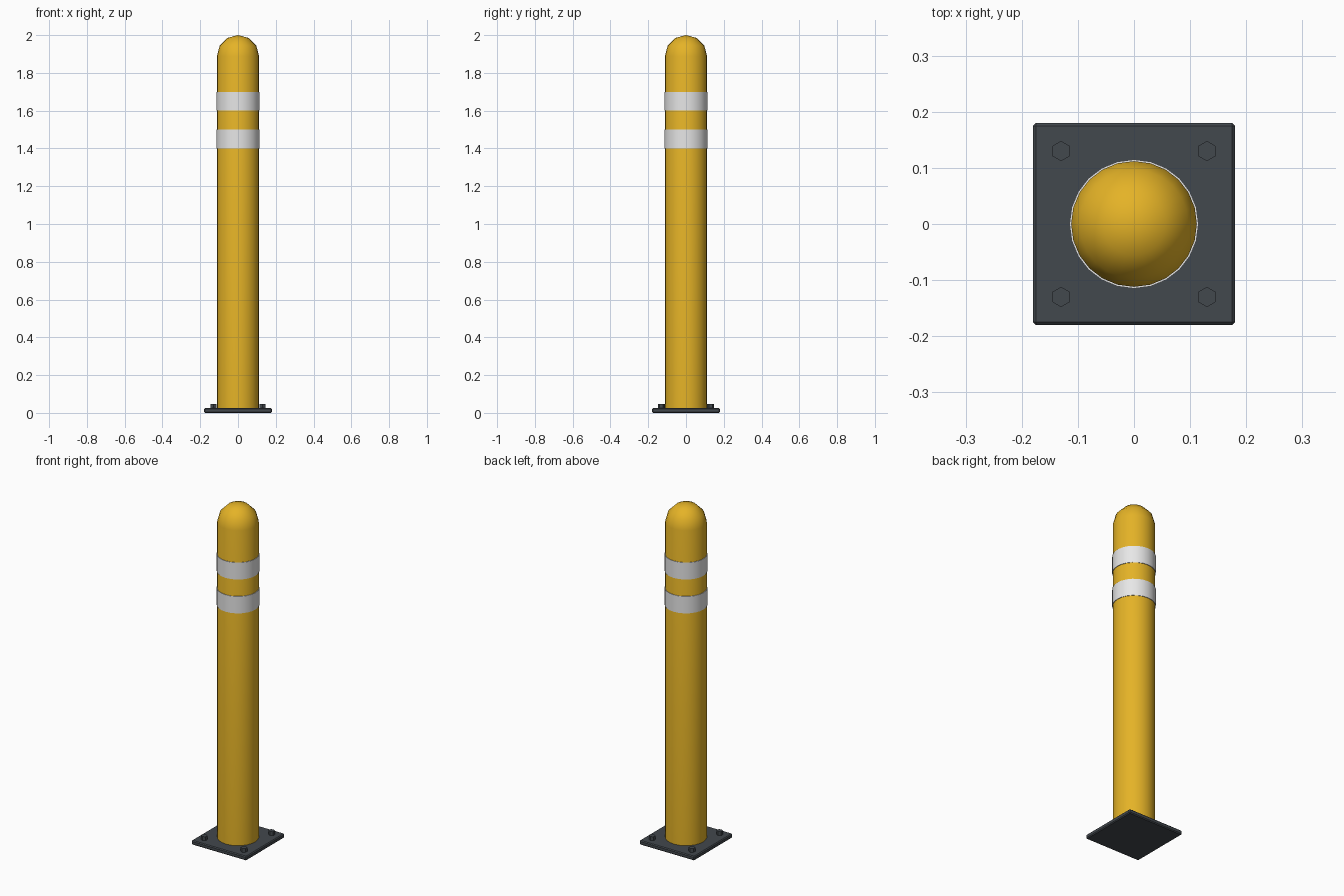
import bpy, bmesh, math

if "Cube" in bpy.data.objects:
    bpy.data.objects.remove(bpy.data.objects["Cube"])

SIDES = 24


def material(name, rgb):
    m = bpy.data.materials.new(name)
    m.diffuse_color = (*rgb, 1)
    m.use_nodes = True
    m.node_tree.nodes["Principled BSDF"].inputs["Base Color"].default_value = m.diffuse_color
    return m


yellow = material("safety_yellow", (0.78, 0.45, 0.02))
white = material("reflective_white", (0.80, 0.80, 0.80))
dark = material("dark_steel", (0.055, 0.065, 0.075))


def finish(name, bm, mat, smooth=True):
    bmesh.ops.remove_doubles(bm, verts=bm.verts, dist=1e-5)
    bmesh.ops.recalc_face_normals(bm, faces=bm.faces)
    mesh = bpy.data.meshes.new(name)
    bm.to_mesh(mesh)
    bm.free()
    mesh.materials.append(mat)
    ob = bpy.data.objects.new(name, mesh)
    bpy.context.collection.objects.link(ob)
    if smooth:
        bpy.ops.object.select_all(action='DESELECT')
        ob.select_set(True)
        bpy.context.view_layer.objects.active = ob
        bpy.ops.object.shade_smooth_by_angle(angle=math.radians(40))
    return ob


def lathe(name, profile, mat):
    """Spin an (r, z) profile around the z axis."""
    bm = bmesh.new()
    vs = [bm.verts.new((r, 0, z)) for r, z in profile]
    edges = [bm.edges.new(p) for p in zip(vs, vs[1:])]
    bmesh.ops.spin(bm, geom=vs + edges, cent=(0, 0, 0), axis=(0, 0, 1),
                   angle=2 * math.pi, steps=SIDES)
    return finish(name, bm, mat)


# Base plate with small chamfers
bm = bmesh.new()
bmesh.ops.create_cube(bm, size=1)
for v in bm.verts:
    v.co = (v.co.x * 0.36, v.co.y * 0.36, (v.co.z + 0.5) * 0.025)
bmesh.ops.bevel(bm, geom=bm.edges[:], offset=0.005, segments=1, affect='EDGES')
finish("base_plate", bm, dark, smooth=False)

# Post with domed top
R = 0.112
dome = [(R * math.cos(math.radians(a)), 2 - R + R * math.sin(math.radians(a)))
        for a in (0, 30, 60)]
lathe("post", [(0, 0.02), (R, 0.02)] + dome + [(0, 2)], yellow)

# Reflective bands
for name, z in (("lower_band", 1.40), ("upper_band", 1.60)):
    lathe(name, [(R - 0.004, z), (0.115, z), (0.115, z + 0.1),
                 (R - 0.004, z + 0.1), (R - 0.004, z)], white)

# Hexagonal anchor bolts in the four corners
for i, (sx, sy) in enumerate([(-1, -1), (1, -1), (1, 1), (-1, 1)]):
    bm = bmesh.new()
    bmesh.ops.create_cone(bm, cap_ends=True, segments=6,
                          radius1=0.018, radius2=0.018, depth=0.028)
    for v in bm.verts:
        v.co.x += sx * 0.13
        v.co.y += sy * 0.13
        v.co.z += 0.034
    finish(f"anchor_bolt_{i + 1}", bm, dark, smooth=False)
